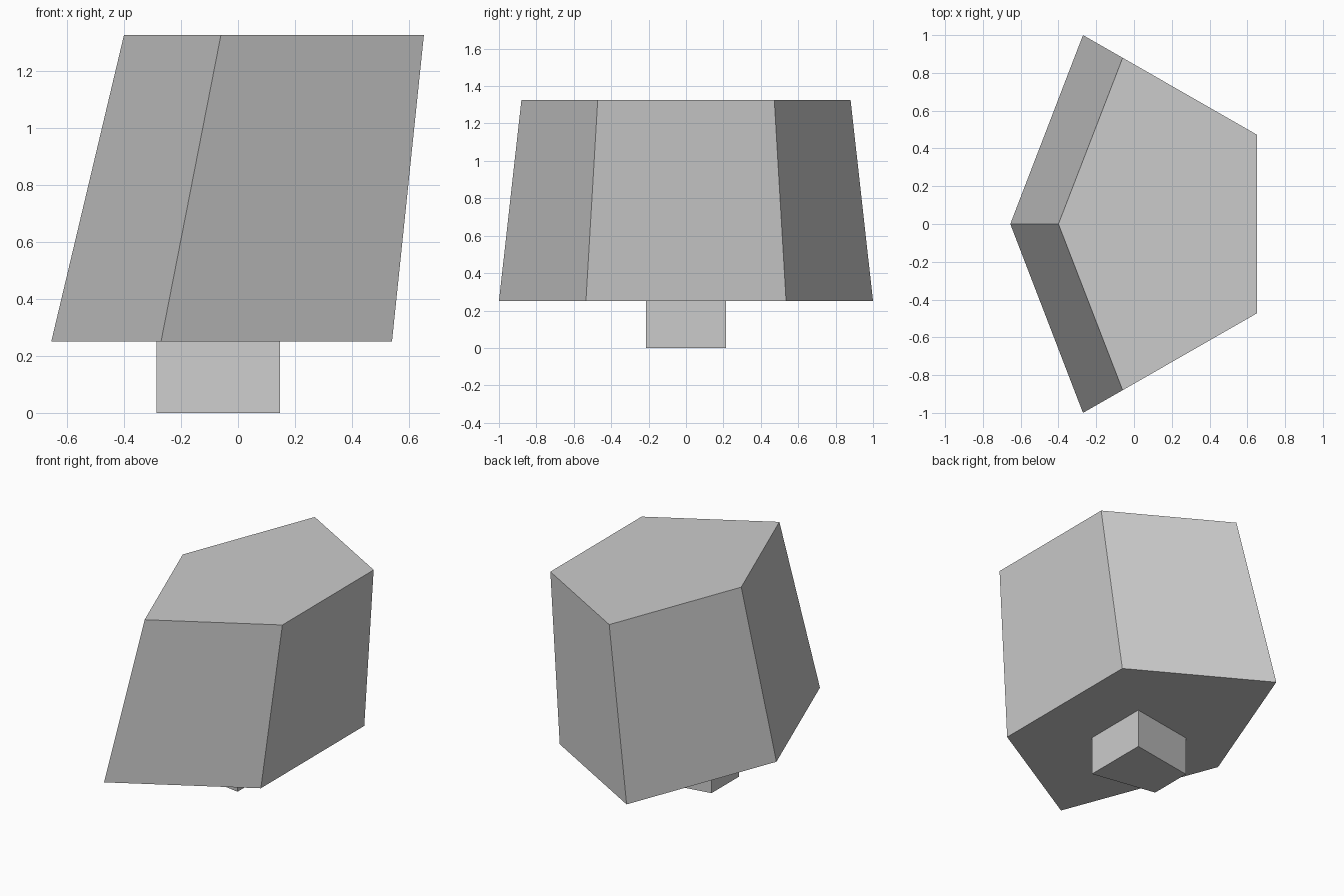
import bpy
import bmesh

cube = bpy.data.objects.get("Cube")
if cube:
    bpy.data.objects.remove(cube, do_unlink=True)

grey = bpy.data.materials.new("light grey")
grey.use_nodes = True
grey.diffuse_color = (0.6, 0.6, 0.6, 1)
grey.node_tree.nodes["Principled BSDF"].inputs["Base Color"].default_value = grey.diffuse_color


def mirrored(half):
    """Close a half outline (y >= 0) into a loop symmetric about y = 0."""
    return half + [(x, -y) for x, y in reversed(half) if y > 0]


def loft(name, low, z_low, high, z_high):
    """Solid with flat ends joining two outlines of equal point count."""
    bm = bmesh.new()
    rings = [[bm.verts.new((x, y, z)) for x, y in mirrored(half)]
             for half, z in ((low, z_low), (high, z_high))]
    n = len(rings[0])
    for ring in rings:
        bm.faces.new(ring)
    for i in range(n):
        j = (i + 1) % n
        bm.faces.new((rings[0][i], rings[0][j], rings[1][j], rings[1][i]))
    bmesh.ops.recalc_face_normals(bm, faces=bm.faces)
    mesh = bpy.data.meshes.new(name)
    bm.to_mesh(mesh)
    bm.free()
    mesh.materials.append(grey)
    obj = bpy.data.objects.new(name, mesh)
    bpy.context.collection.objects.link(obj)
    return obj


# Leaning, slightly tapered five-sided body
loft("body",
     [(-0.655, 0), (-0.27, 1.0), (0.54, 0.535)], 0.25,
     [(-0.4, 0), (-0.06, 0.88), (0.652, 0.472)], 1.325)

# Short straight foot with a trapezoid plan
foot_plan = [(-0.285, 0.143), (0.147, 0.215)]
loft("foot", foot_plan, 0, foot_plan, 0.25)
